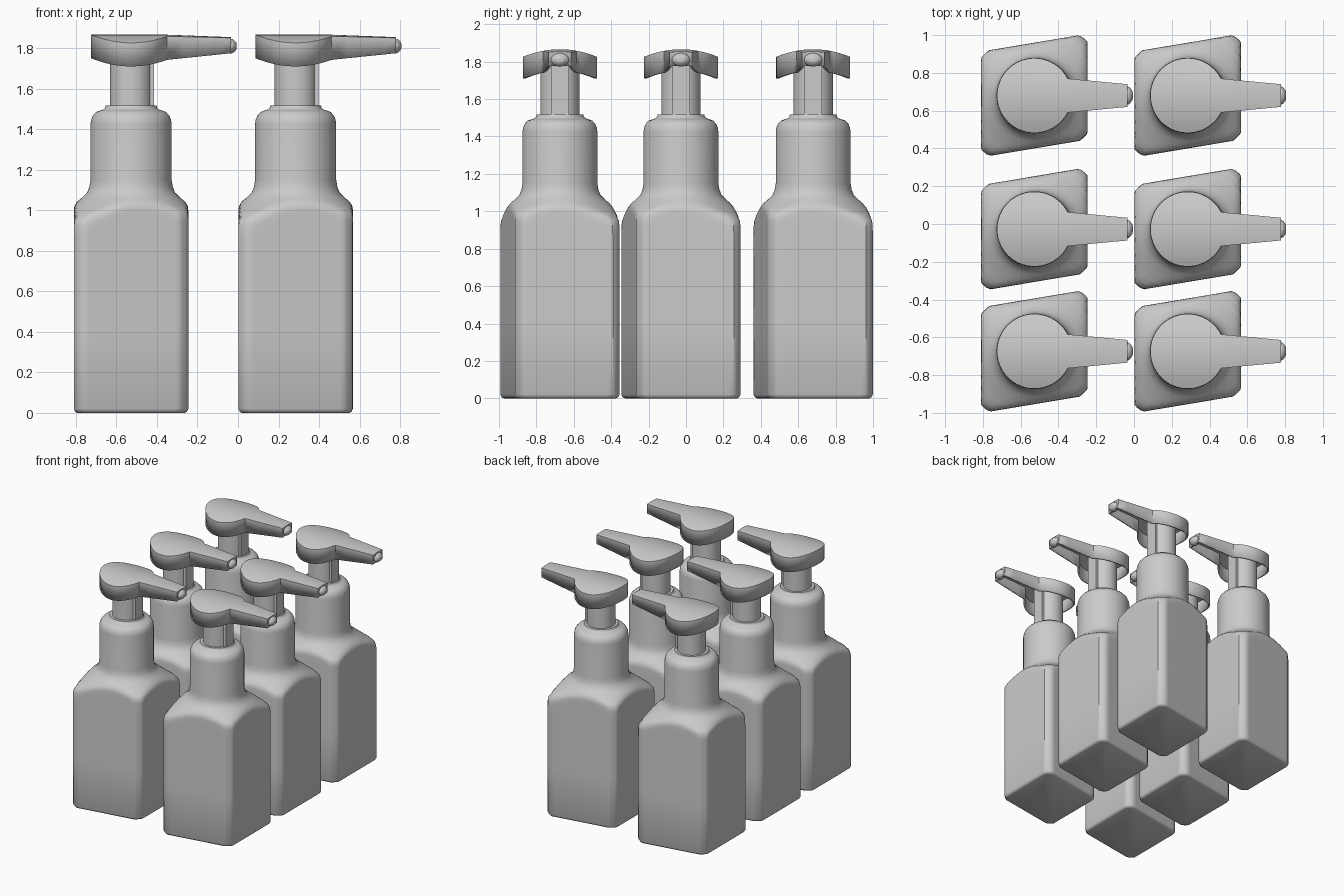
import bpy, bmesh
from math import sin, cos, pi, radians
from mathutils import Matrix

if "Cube" in bpy.data.objects:
    bpy.data.objects.remove(bpy.data.objects["Cube"])

COLUMNS = (-0.5275, 0.2845)
ROWS = (0.68, -0.027, -0.674)


def make_object(name, bm):
    bmesh.ops.recalc_face_normals(bm, faces=bm.faces)
    me = bpy.data.meshes.new(name)
    bm.to_mesh(me)
    bm.free()
    ob = bpy.data.objects.new(name, me)
    bpy.context.collection.objects.link(ob)
    bpy.ops.object.select_all(action='DESELECT')
    ob.select_set(True)
    bpy.context.view_layer.objects.active = ob
    bpy.ops.object.shade_smooth_by_angle(angle=radians(38))
    return ob


def loft(name, rings, matrix=None):
    """Skin equal-length rings of points and cap both ends."""
    bm = bmesh.new()
    loops = [[bm.verts.new(p) for p in ring] for ring in rings]
    n = len(loops[0])
    for a, b in zip(loops, loops[1:]):
        for i in range(n):
            j = (i + 1) % n
            bm.faces.new((a[i], a[j], b[j], b[i]))
    bm.faces.new(loops[0][::-1])
    bm.faces.new(loops[-1])
    if matrix:
        bm.transform(matrix)
    return make_object(name, bm)


def lathe(name, profile, n=48, matrix=None):
    return loft(name, [[(r * cos(2 * pi * i / n), r * sin(2 * pi * i / n), z)
                        for i in range(n)] for r, z in profile], matrix)


# Skewed, chamfered body footprint as half-planes (normal x, normal y, distance)
PLANES = [(1, 0, 0.2825), (-0.165, 0.986, 0.276), (0.613, 0.79, 0.400), (-0.707, 0.707, 0.341)]
PLANES += [(-x, -y, d) for x, y, d in PLANES]


def footprint(t):
    return min(d / (x * cos(t) + y * sin(t)) for x, y, d in PLANES
               if x * cos(t) + y * sin(t) > 0.05)


# Bottle: footprint blended with a round shoulder and neck (footprint scale, round radius, height)
PROFILE = [(0.94, 9, 0), (0.975, 9, 0.005), (1, 9, 0.02), (1, 9, 0.4), (1, 0.6, 0.86),
           (1, 0.46, 0.92), (1, 0.41, 0.95), (1, 0.365, 0.98), (1, 0.33, 1.0),
           (1, 0.30, 1.02), (1, 0.27, 1.042), (1, 0.243, 1.062), (1, 0.217, 1.087),
           (1, 0.206, 1.115), (1, 0.2, 1.15), (1, 0.2, 1.425), (1, 0.197, 1.447),
           (1, 0.188, 1.468), (1, 0.172, 1.485), (1, 0.15, 1.493), (1, 0.136, 1.497),
           (1, 0.128, 1.505), (1, 0.125, 1.517)]


def bottle_ring(scale, r, z, n=120, p=24):
    pts = []
    for i in range(n):
        t = 2 * pi * i / n
        a = footprint(t) * scale
        d = (a ** -p + r ** -p) ** (-1 / p)
        pts.append((d * cos(t), d * sin(t), z))
    return pts


bottle = loft("bottle", [bottle_ring(*s) for s in PROFILE])

# Pump stem with a flat rib on its front
stem = lathe("pump_stem", [(0.105, 1.51), (0.105, 1.845)])
bm = bmesh.new()
bmesh.ops.create_cube(bm, size=1, matrix=Matrix.Translation((0.098, 0, 1.675))
                      @ Matrix.Diagonal((0.03, 0.096, 0.33, 1)))
rib = make_object("stem_rib", bm)


# Pump head: arched round pad running into a tapered spout, hollow below
R, SPOUT_END = 0.198, 0.494
stations = [(R * cos(radians(a)), R * sin(radians(a))) for a in range(177, 26, -6)]
x0, h0 = stations[-1]
for k in range(1, 5):
    f = k / 4
    stations.append((x0 + (SPOUT_END - x0) * f, h0 + (0.06 - h0) * f))


def spout_factor(x):
    return max(0, (x - x0) / (SPOUT_END - x0))


ACROSS = 14
bm = bmesh.new()
grid = [[bm.verts.new((x, y, 1.866 - 1.03 * y * y - 0.012 * spout_factor(x)))
         for y in (h * (2 * j / ACROSS - 1) for j in range(ACROSS + 1))] for x, h in stations]
for a, b in zip(grid, grid[1:]):
    for j in range(ACROSS):
        bm.faces.new((a[j], b[j], b[j + 1], a[j + 1]))
rim = [e for e in bm.edges if e.is_boundary]
skirt = bmesh.ops.extrude_edge_only(bm, edges=rim)["geom"]
for v in skirt:
    if isinstance(v, bmesh.types.BMVert):
        v.co.z = 1.75 - 1.03 * v.co.y ** 2 + 0.028 * spout_factor(v.co.x)
head = make_object("pump_head", bm)
if head.data.polygons[0].normal.z < 0:
    head.data.flip_normals()
shell = head.modifiers.new("Shell", 'SOLIDIFY')
shell.thickness = 0.014
shell.offset = -1

# Oval nozzle tip
to_x = Matrix.Translation((0, 0, 1.81)) @ Matrix.Diagonal((1, 1, 0.75, 1)) @ Matrix.Rotation(pi / 2, 4, 'Y')
nozzle = lathe("nozzle", [(0.048, 0.47), (0.048, 0.497), (0.042, 0.506), (0.026, 0.518), (0.016, 0.521)],
               24, to_x)

# Six dispensers in two columns and three rows
parts = [bottle, stem, rib, head, nozzle]
spots = [(x, y) for x in COLUMNS for y in ROWS]
for x, y in spots[1:]:
    for part in parts:
        copy = part.copy()
        copy.location = (x, y, 0)
        bpy.context.collection.objects.link(copy)
for part in parts:
    part.location = (*spots[0], 0)
